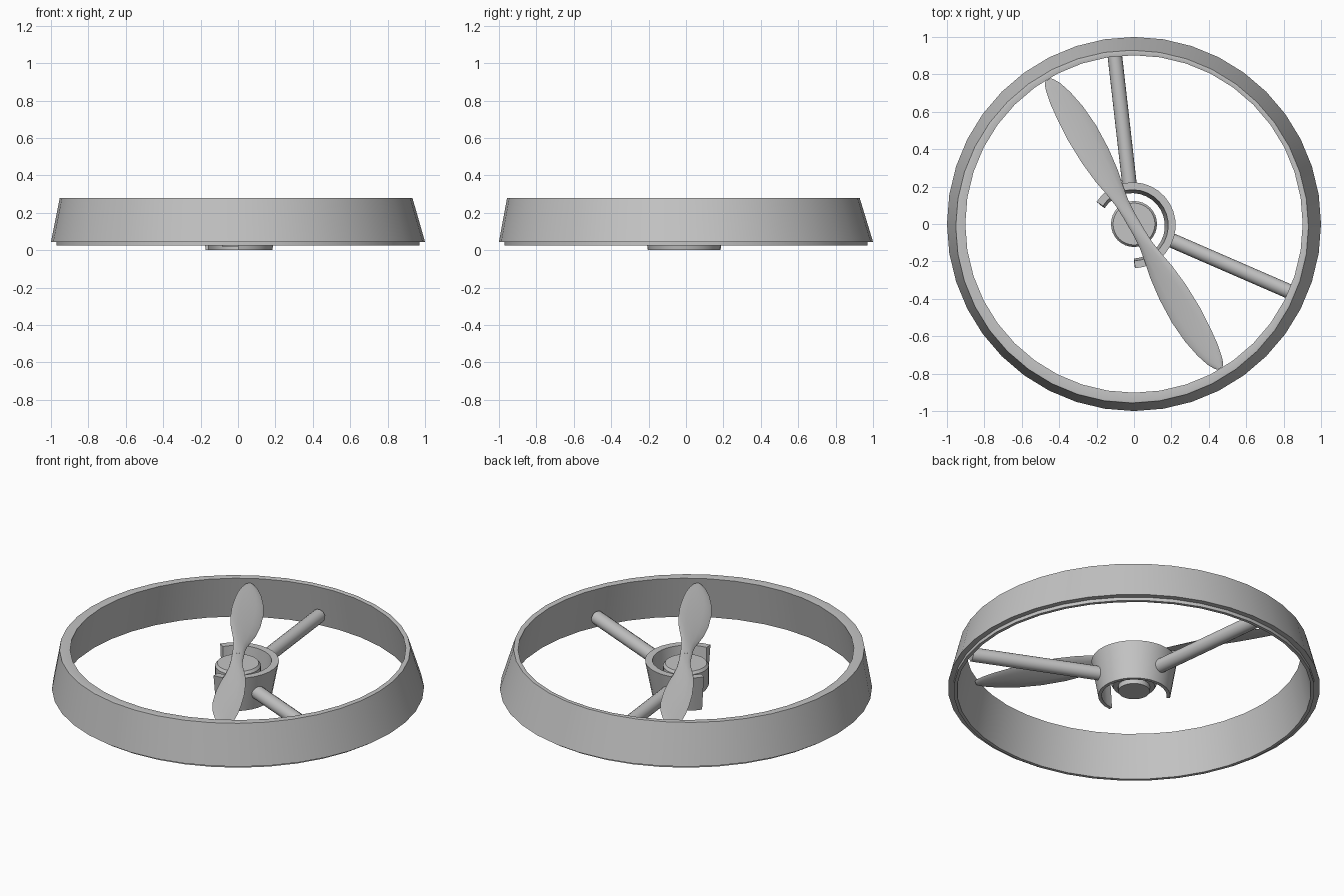
import bpy, bmesh, math
from mathutils import Vector, Matrix

if "Cube" in bpy.data.objects:
    bpy.data.objects.remove(bpy.data.objects["Cube"])

grey = bpy.data.materials.new("plain grey")
grey.diffuse_color = (0.55, 0.55, 0.55, 1)
grey.use_nodes = True
grey.node_tree.nodes["Principled BSDF"].inputs["Base Color"].default_value = grey.diffuse_color


def finish(name, bm, angle=30):
    bmesh.ops.recalc_face_normals(bm, faces=bm.faces)
    mesh = bpy.data.meshes.new(name)
    bm.to_mesh(mesh)
    bm.free()
    mesh.materials.append(grey)
    ob = bpy.data.objects.new(name, mesh)
    bpy.context.collection.objects.link(ob)
    bpy.ops.object.select_all(action='DESELECT')
    ob.select_set(True)
    bpy.context.view_layer.objects.active = ob
    bpy.ops.object.shade_smooth_by_angle(angle=math.radians(angle))
    return ob


def bridge(bm, a, b):
    n = len(a)
    for i in range(n):
        bm.faces.new((a[i], a[(i + 1) % n], b[(i + 1) % n], b[i]))


def sweep(name, profile, n, start=0, end=360):
    """Turn a closed (r, z, dx, dy) profile about z, fully or as an arc."""
    bm = bmesh.new()
    full = end - start == 360
    sections = []
    for i in range(n if full else n + 1):
        a = math.radians(start + (end - start) * i / n)
        sections.append([bm.verts.new((r * math.cos(a) + dx, r * math.sin(a) + dy, z))
                         for r, z, dx, dy in profile])
    for i in range(len(sections) - 1):
        bridge(bm, sections[i], sections[i + 1])
    if full:
        bridge(bm, sections[-1], sections[0])
    else:
        bm.faces.new(sections[0])
        bm.faces.new(sections[-1])
    return finish(name, bm)


def lathe(name, profile, n):
    """Solid turned part from stacked (r, z) circles."""
    bm = bmesh.new()
    rings = [[bm.verts.new((r * math.cos(2 * math.pi * i / n), r * math.sin(2 * math.pi * i / n), z))
              for i in range(n)] for r, z in profile]
    for a, b in zip(rings, rings[1:]):
        bridge(bm, a, b)
    bm.faces.new(rings[0])
    bm.faces.new(rings[-1])
    return finish(name, bm)


# Thin tapered guard ring with a lip below; its top edge sits slightly off centre
ox, oy = -0.01, -0.014
sweep("guard_ring", [(0.952, 0.025, 0, 0), (0.97, 0.025, 0, 0), (0.97, 0.045, 0, 0),
                     (1.0, 0.045, 0, 0), (0.943, 0.278, ox, oy), (0.932, 0.28, ox, oy),
                     (0.902, 0.276, 0, 0)], 40)

# Open C-shaped motor holder, wider at the top
sweep("motor_holder", [(0.175, 0, -0.01, -0.01), (0.194, 0, -0.01, -0.01),
                       (0.23, 0.21, -0.007, -0.007), (0.19, 0.21, -0.007, -0.007)], 20, -87, 147)

# Round struts between holder and ring
for i, a in enumerate((96.5, -23.5)):
    bm = bmesh.new()
    bmesh.ops.create_cone(bm, cap_ends=True, segments=16, radius1=0.039, radius2=0.039, depth=0.725)
    bm.transform(Matrix.Rotation(math.radians(a), 4, 'Z') @ Matrix.Translation((0.5475, 0, 0.1))
                 @ Matrix.Rotation(math.pi / 2, 4, 'Y'))
    finish("strut_%d" % (i + 1), bm)

# Motor with stepped underside, and shaft
lathe("motor", [(0.085, 0.02), (0.085, 0.05), (0.112, 0.05), (0.123, 0.07), (0.123, 0.18),
                (0.112, 0.195)], 32)
lathe("shaft", [(0.02, 0.19), (0.02, 0.235), (0.008, 0.24), (0.008, 0.254)], 16)

# Two-bladed propeller: (radius, rear edge, front edge, pitch in degrees)
stations = [(0.06, -0.033, 0.033, 8), (0.13, -0.036, 0.038, 18), (0.20, -0.046, 0.050, 21),
            (0.30, -0.065, 0.070, 20), (0.42, -0.078, 0.084, 18), (0.56, -0.082, 0.088, 15),
            (0.68, -0.076, 0.078, 13), (0.78, -0.066, 0.058, 11), (0.85, -0.052, 0.035, 10),
            (0.885, -0.040, 0.015, 9), (0.898, -0.028, 0.003, 9)]
axis = Vector((-0.5, 0.866, 0))
side = Vector((0.866, 0.5, 0))
bm = bmesh.new()
halves = []
N = 12
for sign in (1, -1):
    half = []
    for r, lo, hi, pitch in stations:
        t = math.tan(math.radians(pitch))
        thick = 0.007 + 0.006 * (1 - r)
        loop = []
        for k in range(N):
            a = 2 * math.pi * k / N
            s = (lo + hi) / 2 + (hi - lo) / 2 * math.cos(a)
            p = (axis * r + side * s) * sign
            loop.append(bm.verts.new((p.x, p.y, 0.24 - s * t + thick * math.sin(a))))
        half.append(loop)
    for a, b in zip(half, half[1:]):
        bridge(bm, a, b)
    bm.faces.new(half[-1])
    halves.append(half)
# join both roots across the hub
first = halves[0][0]
second = halves[1][0]
bridge(bm, first, [second[(N // 2 - k) % N] for k in range(N)])
finish("propeller", bm, 50)
